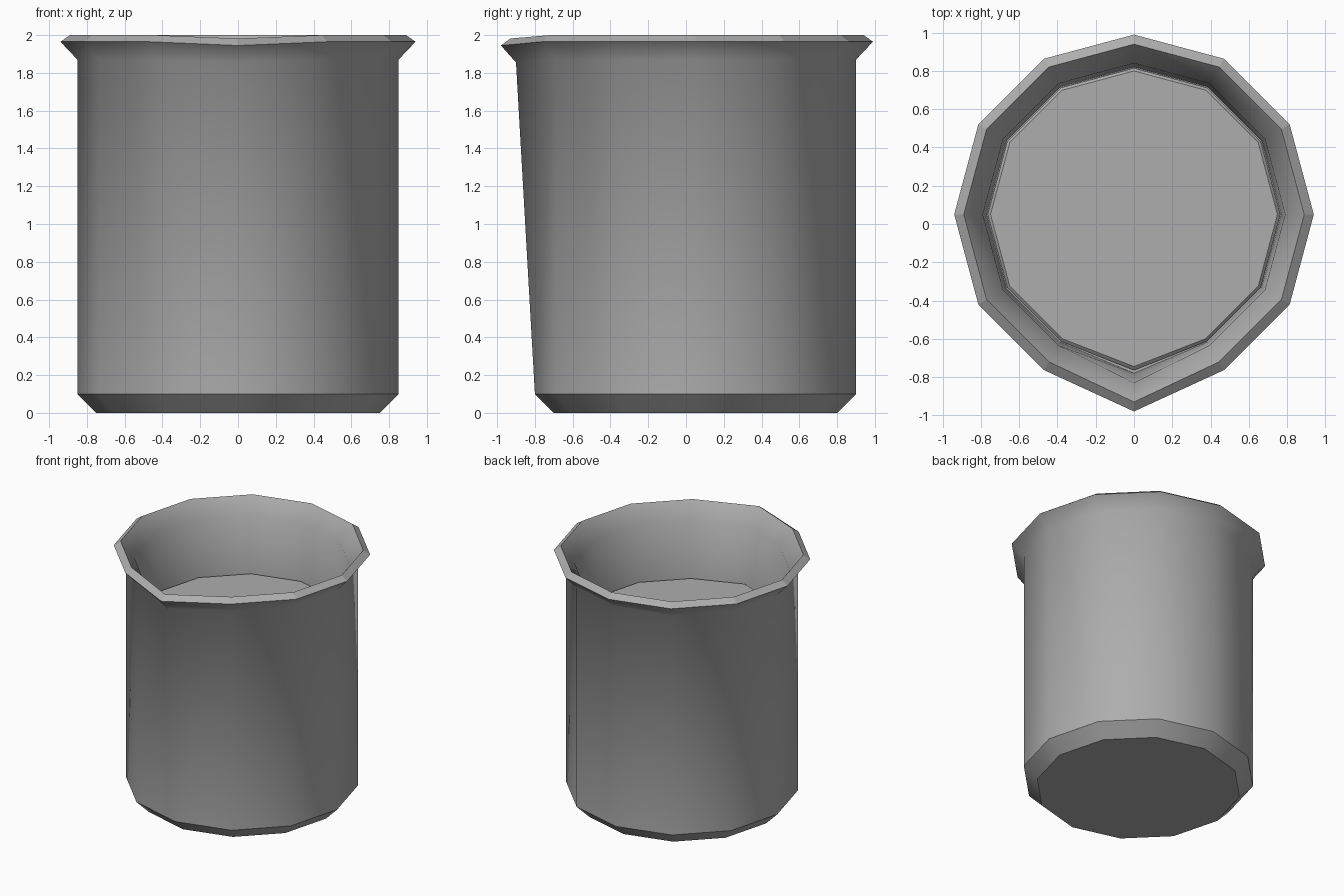
import bpy, bmesh, math

cube = bpy.data.objects.get("Cube")
if cube:
    bpy.data.objects.remove(cube, do_unlink=True)

SIDES = 12
CENTRE_Y = 0.05

grey = bpy.data.materials.new("plain_grey")
grey.use_nodes = True
colour = (0.42, 0.42, 0.42, 1)
grey.diffuse_color = colour
grey.node_tree.nodes["Principled BSDF"].inputs["Base Color"].default_value = colour


def ring(bm, radius, z, push=0, drop=0):
    """Twelve-sided ring whose front corner is pulled out and down for the spout."""
    verts = []
    for i in range(SIDES):
        a = 2 * math.pi * i / SIDES - math.pi / 2
        p, d = (push, drop) if i == 0 else (0, 0)
        verts.append(bm.verts.new((radius * math.cos(a),
                                   CENTRE_Y + radius * math.sin(a) - p, z - d)))
    return verts


def lathe(name, profile, sharp, flat=()):
    """Bridge rings into a closed body; sharp rings and flat bands by index."""
    bm = bmesh.new()
    rings = [ring(bm, *row) for row in profile]
    bm.faces.new(list(reversed(rings[0])))
    bm.faces.new(rings[-1])
    for k in range(len(rings) - 1):
        lo, hi = rings[k], rings[k + 1]
        for i in range(SIDES):
            j = (i + 1) % SIDES
            face = bm.faces.new((lo[i], lo[j], hi[j], hi[i]))
            face.smooth = k not in flat
    for k in sharp:
        for i in range(SIDES):
            bm.edges.get((rings[k][i], rings[k][(i + 1) % SIDES])).smooth = False
    bmesh.ops.recalc_face_normals(bm, faces=bm.faces)
    mesh = bpy.data.meshes.new(name)
    bm.to_mesh(mesh)
    bm.free()
    mesh.materials.append(grey)
    obj = bpy.data.objects.new(name, mesh)
    bpy.context.collection.objects.link(obj)


# Walled vessel: chamfered foot, flared lip with spout, hollow inside
lathe("vessel", [
    (0.75, 0),
    (0.85, 0.1),
    (0.85, 1.87, 0.1, 0.015),
    (0.94, 1.965, 0.09, 0.02),
    (0.89, 2.0, 0.09, 0.018),
    (0.79, 1.87, 0.09, 0.015),
    (0.77, 1.38, 0.06),
], sharp=(0, 1, 3, 4, 6), flat=(3,))

# Contents filling the vessel, with a slim bevel round the flat surface
lathe("liquid", [
    (0.765, 1.37, 0.05),
    (0.765, 1.41, 0.05),
    (0.75, 1.425, 0.045),
], sharp=(0, 1, 2))
